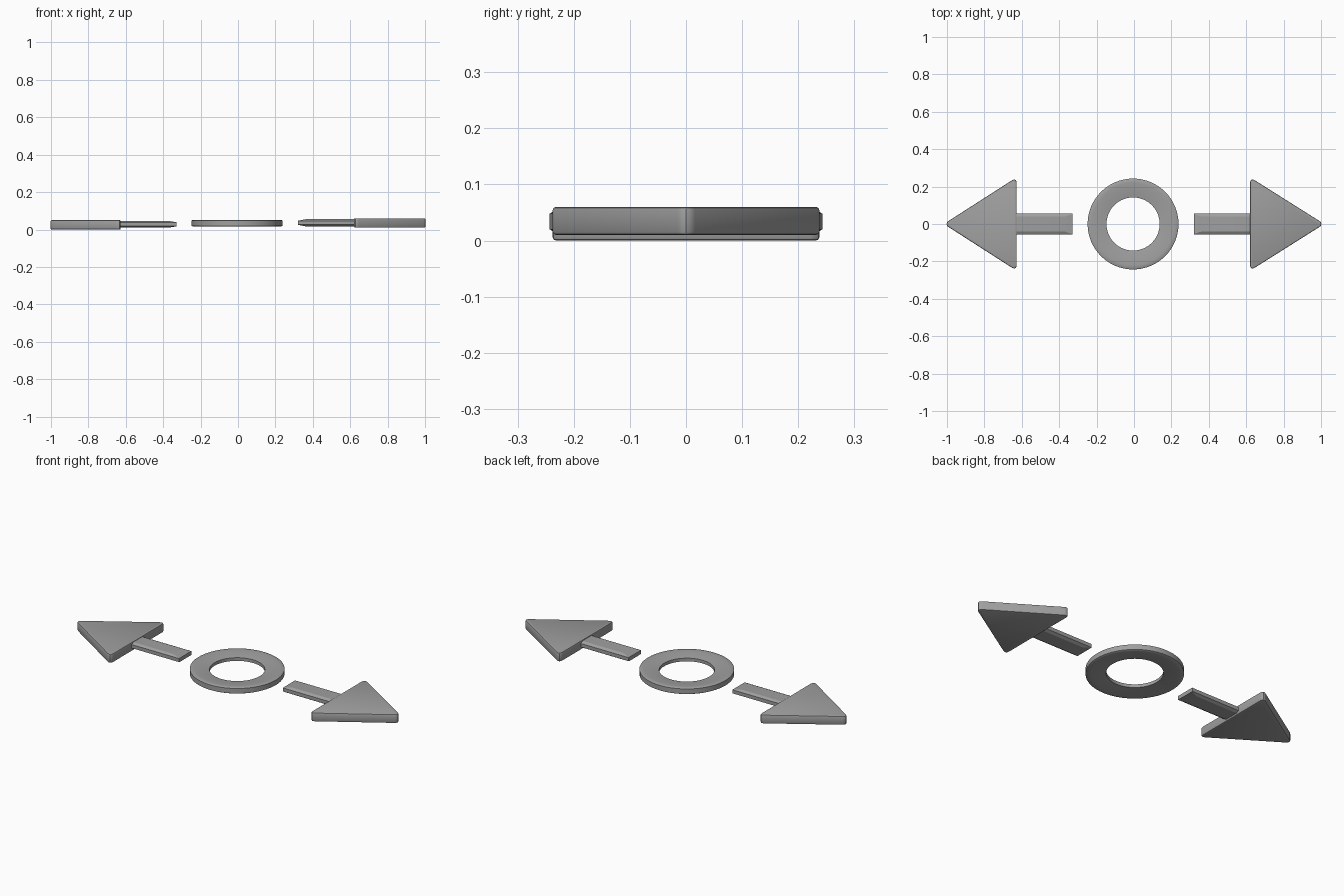
import bpy, bmesh, math
from mathutils import Vector

cube = bpy.data.objects.get("Cube")
if cube:
    bpy.data.objects.remove(cube, do_unlink=True)

grey = bpy.data.materials.new("plain grey")
grey.use_nodes = True
grey.diffuse_color = (0.35, 0.35, 0.35, 1)
grey.node_tree.nodes["Principled BSDF"].inputs["Base Color"].default_value = grey.diffuse_color


def finish(name, bm, angle):
    bmesh.ops.recalc_face_normals(bm, faces=bm.faces[:])
    mesh = bpy.data.meshes.new(name)
    bm.to_mesh(mesh)
    bm.free()
    mesh.materials.append(grey)
    obj = bpy.data.objects.new(name, mesh)
    bpy.context.collection.objects.link(obj)
    bpy.ops.object.select_all(action="DESELECT")
    obj.select_set(True)
    bpy.context.view_layer.objects.active = obj
    bpy.ops.object.shade_smooth_by_angle(angle=math.radians(angle))


def arrow_head(name, side, tip, back, z):
    """Triangular plate with rounded corners and softened rims."""
    bm = bmesh.new()
    outline = [(tip, 0), (back, 0.25), (back, -0.25)]
    face = bm.faces.new([bm.verts.new((side * x, y, z)) for x, y in outline])
    ext = bmesh.ops.extrude_face_region(bm, geom=[face])
    for v in ext["geom"]:
        if isinstance(v, bmesh.types.BMVert):
            v.co.z += 0.05
    upright = [e for e in bm.edges if abs(e.verts[0].co.z - e.verts[1].co.z) > 0.01]
    bmesh.ops.bevel(bm, geom=upright, offset=0.03, segments=4, profile=0.5, affect="EDGES")
    rims = [e for e in bm.edges if abs(e.verts[0].co.z - e.verts[1].co.z) < 0.001]
    bmesh.ops.bevel(bm, geom=rims, offset=0.006, segments=2, profile=0.5, affect="EDGES")
    finish(name, bm, 30)


def arrow_stem(name, side, end, root, z0, z1):
    """Bar with chamfered long edges and a wedge-shaped free end."""
    bm = bmesh.new()
    loops = []
    mid, half = (z0 + z1) / 2, (z1 - z0) / 2
    for x, flat, high in ((end, 0.053, 0.011), (end + 0.042, 0.04, half), (root, 0.04, half)):
        right = [(flat, high), (0.055, 0.01), (0.055, -0.01), (flat, -high)]
        section = right + [(-y, h) for y, h in reversed(right)]
        loops.append([bm.verts.new((side * x, y, mid + h)) for y, h in section])
    for a, b in zip(loops, loops[1:]):
        for i in range(len(a)):
            j = (i + 1) % len(a)
            bm.faces.new((a[i], a[j], b[j], b[i]))
    bm.faces.new(loops[0])
    bm.faces.new(loops[-1])
    finish(name, bm, 12)


def ring(name, cx, mid):
    """Washer that thins toward its hole."""
    half = [(0.142, 0.009), (0.165, 0.0125), (0.195, 0.016), (0.22, 0.0175), (0.237, 0.0175), (0.243, 0.014)]
    profile = half + [(r, -h) for r, h in reversed(half)]
    bm = bmesh.new()
    verts = [bm.verts.new((r, 0, h)) for r, h in profile]
    edges = [bm.edges.new((verts[i], verts[(i + 1) % len(verts)])) for i in range(len(verts))]
    bmesh.ops.spin(bm, geom=verts + edges, cent=(0, 0, 0), axis=(0, 0, 1),
                   angle=math.tau, steps=64, use_merge=True)
    bmesh.ops.remove_doubles(bm, verts=bm.verts[:], dist=0.0001)
    bmesh.ops.translate(bm, verts=bm.verts[:], vec=Vector((cx, 0, mid)))
    finish(name, bm, 35)


# The arrow on the left sits slightly higher than its partner
arrow_head("left_arrow_head", 1, 1.017, 0.62, 0.01)
arrow_stem("left_arrow_stem", 1, 0.32, 0.64, 0.017, 0.055)
arrow_head("right_arrow_head", -1, 1.017, 0.627, 0.0)
arrow_stem("right_arrow_stem", -1, 0.33, 0.64, 0.01, 0.046)
ring("centre_ring", -0.005, 0.034)
